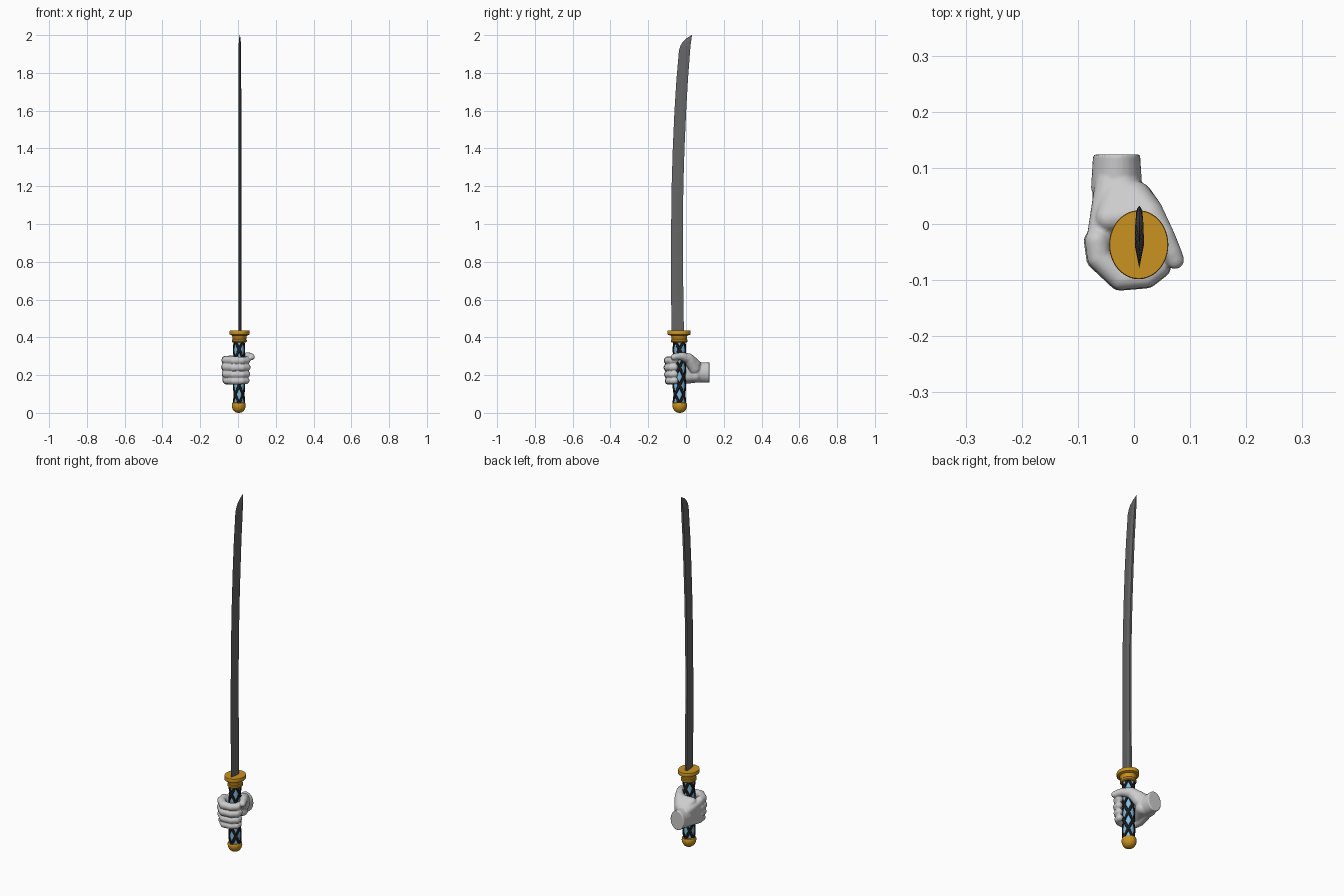
import bpy, bmesh
from math import sin, cos, pi, radians
from mathutils import Vector

if "Cube" in bpy.data.objects:
    bpy.data.objects.remove(bpy.data.objects["Cube"])


def material(name, rgb):
    m = bpy.data.materials.new(name)
    m.diffuse_color = (*rgb, 1)
    m.use_nodes = True
    m.node_tree.nodes["Principled BSDF"].inputs["Base Color"].default_value = m.diffuse_color
    return m


GOLD = material("gold", (0.6, 0.29, 0.015))
BLACK = material("black_cord", (0.012, 0.012, 0.014))
BLUE = material("blue_grip", (0.2, 0.5, 0.75))
STEEL = material("dark_steel", (0.13, 0.13, 0.13))


def finish(bm, name, mat=None, angle=None):
    bmesh.ops.recalc_face_normals(bm, faces=bm.faces[:])
    me = bpy.data.meshes.new(name)
    bm.to_mesh(me)
    bm.free()
    ob = bpy.data.objects.new(name, me)
    bpy.context.collection.objects.link(ob)
    if mat:
        me.materials.append(mat)
    if angle:
        bpy.ops.object.select_all(action='DESELECT')
        ob.select_set(True)
        bpy.context.view_layer.objects.active = ob
        bpy.ops.object.shade_smooth_by_angle(angle=radians(angle))
    return ob


def loft(bm, rings, caps=True):
    rows = [[bm.verts.new(p) for p in r] for r in rings]
    n = len(rows[0])
    for a, b in zip(rows, rows[1:]):
        for i in range(n):
            j = (i + 1) % n
            bm.faces.new((a[i], a[j], b[j], b[i]))
    if caps:
        bm.faces.new(rows[0])
        bm.faces.new(rows[-1])


def lathe(name, profile, cx, cy, sy, mat, n=40):
    """Elliptical turned part from (radius, z) points."""
    bm = bmesh.new()
    loft(bm, [[(cx + r * cos(2 * pi * i / n), cy + sy * r * sin(2 * pi * i / n), z)
               for i in range(n)] for r, z in profile])
    return finish(bm, name, mat, 35)


# Blade: (z, edge y, spine y, thickness), edge towards the front
stations = [(0.42, -0.077, -0.011, 1), (0.7, -0.079, -0.015, 1), (0.95, -0.079, -0.017, 1),
            (1.2, -0.076, -0.014, 1), (1.4, -0.070, -0.008, 1), (1.6, -0.061, 0.001, 1),
            (1.76, -0.051, 0.010, 0.95), (1.92, -0.037, 0.022, 0.9), (1.945, -0.029, 0.024, 0.8),
            (1.965, -0.017, 0.027, 0.65), (1.983, 0.002, 0.029, 0.45), (2.0, 0.030, 0.032, 0.1)]
rings = []
for z, e, s, t in stations:
    ridge = s + (e - s) * 0.35
    rings.append([(0.0095 + x * t, y, z) for x, y in
                  ((0, e), (0.008, ridge), (0.006, s), (-0.006, s), (-0.008, ridge))])
bm = bmesh.new()
loft(bm, rings)
finish(bm, "blade", STEEL)

# Guard, collar and pommel
lathe("guard", [(0.044, 0.411), (0.052, 0.415), (0.0527, 0.419), (0.0527, 0.431), (0.0515, 0.435)],
      0.0085, -0.037, 1.165, GOLD, 48)
lathe("collar", [(0.035, 0.373), (0.039, 0.377), (0.039, 0.386), (0.036, 0.390),
                 (0.037, 0.404), (0.042, 0.413)], 0.0075, -0.036, 1.12, GOLD)
lathe("pommel", [(0.004, 0), (0.016, 0.003), (0.027, 0.011), (0.034, 0.023), (0.037, 0.037),
                 (0.0365, 0.047), (0.034, 0.053), (0.030, 0.055)], 0.004, -0.033, 1.05, GOLD)

# Grip core
HX, HY, HS = 0.006, -0.035, 1.1
Z0, Z1 = 0.05, 0.377
lathe("grip_core", [(0.0285, Z0), (0.0285, Z1)], HX, HY, HS, BLUE)

# Criss-crossing cord wraps
PITCH, STARTS, HALF, STEPS = 0.38, 4, 0.0175, 48
bm = bmesh.new()
for d in (1, -1):
    for k in range(-STARTS, STARTS):
        rings = []
        for i in range(STEPS + 1):
            t = i / STEPS
            zc = Z0 + PITCH * (t + k / STARTS)
            if zc + HALF <= Z0 or zc - HALF >= Z1:
                continue
            a = d * 2 * pi * t
            out = 0.0315 + (0.0006 if d > 0 else 0)
            rings.append([(HX + r * cos(a), HY + HS * r * sin(a), min(max(zc + h, Z0), Z1))
                          for r, h in ((0.028, -HALF), (out, -HALF * 0.7),
                                       (out, HALF * 0.7), (0.028, HALF))])
        if len(rings) > 1:
            loft(bm, rings)
finish(bm, "grip_wrap", BLACK, 40)

# Hand: convex hulls of balls, fused by a voxel remesh
hand = bmesh.new()


def hull(balls, extra=()):
    part = bmesh.new()
    for x, y, z, r in balls:
        g = bmesh.ops.create_icosphere(part, subdivisions=3, radius=r)
        bmesh.ops.translate(part, verts=g["verts"], vec=Vector((x, y, z)))
    for p in extra:
        part.verts.new(p)
    res = bmesh.ops.convex_hull(part, input=part.verts[:])
    junk = {v for v in res["geom_interior"] + res["geom_unused"] if isinstance(v, bmesh.types.BMVert)}
    bmesh.ops.delete(part, geom=list(junk), context='VERTS')
    tmp = bpy.data.meshes.new("part")
    part.to_mesh(tmp)
    part.free()
    hand.from_mesh(tmp)
    bpy.data.meshes.remove(tmp)


def chain(balls):
    for a, b in zip(balls, balls[1:]):
        hull([a, b])


# Wrist stump
def wrist_ring(y, rx, rz):
    return [(-0.031 + rx * cos(i * pi / 12), y, 0.214 + rz * sin(i * pi / 12)) for i in range(24)]


hull([], wrist_ring(0.124, 0.042, 0.055) + wrist_ring(0.06, 0.046, 0.052))

# Back of hand, heel and thumb-side pad
hull([(-0.042, 0.07, 0.24, 0.028), (-0.042, 0.07, 0.19, 0.028),
      (-0.062, -0.03, 0.274, 0.023), (-0.060, -0.03, 0.172, 0.022)])
hull([(-0.045, 0.07, 0.19, 0.03), (-0.01, 0.05, 0.197, 0.032),
      (-0.05, -0.02, 0.185, 0.024), (-0.015, 0.055, 0.24, 0.033)])
hull([(-0.025, 0.06, 0.24, 0.034), (0.025, 0.02, 0.28, 0.028),
      (-0.045, 0.01, 0.28, 0.024), (0.005, 0.045, 0.235, 0.030)])

# Fingers from index to little
for z, r, s in ((0.277, 0.0205, 1.0), (0.240, 0.0205, 1.03), (0.203, 0.0195, 1.0), (0.169, 0.0185, 0.94)):
    path = ((-0.066, -0.030, 0.003), (-0.062, -0.060, 0.002), (-0.024, -0.096, 0),
            (0.022, -0.094, 0), (0.045, -0.076, 0.001), (0.046, -0.060, 0.002))
    chain([(x * s, y * (0.5 + 0.5 * s), z + dz, r * (1.06 if i < 3 else 0.96))
           for i, (x, y, dz) in enumerate(path)])

# Thumb over the top of the grip
chain([(0.0, 0.045, 0.255, 0.033), (0.027, 0.015, 0.287, 0.028), (0.052, -0.022, 0.300, 0.021),
       (0.067, -0.050, 0.299, 0.0175), (0.073, -0.064, 0.296, 0.0165)])

hand_ob = finish(hand, "hand")
remesh = hand_ob.modifiers.new("fuse", 'REMESH')
remesh.mode = 'VOXEL'
remesh.voxel_size = 0.0035
remesh.use_smooth_shade = True
smooth = hand_ob.modifiers.new("soften", 'SMOOTH')
smooth.factor = 0.5
smooth.iterations = 5
